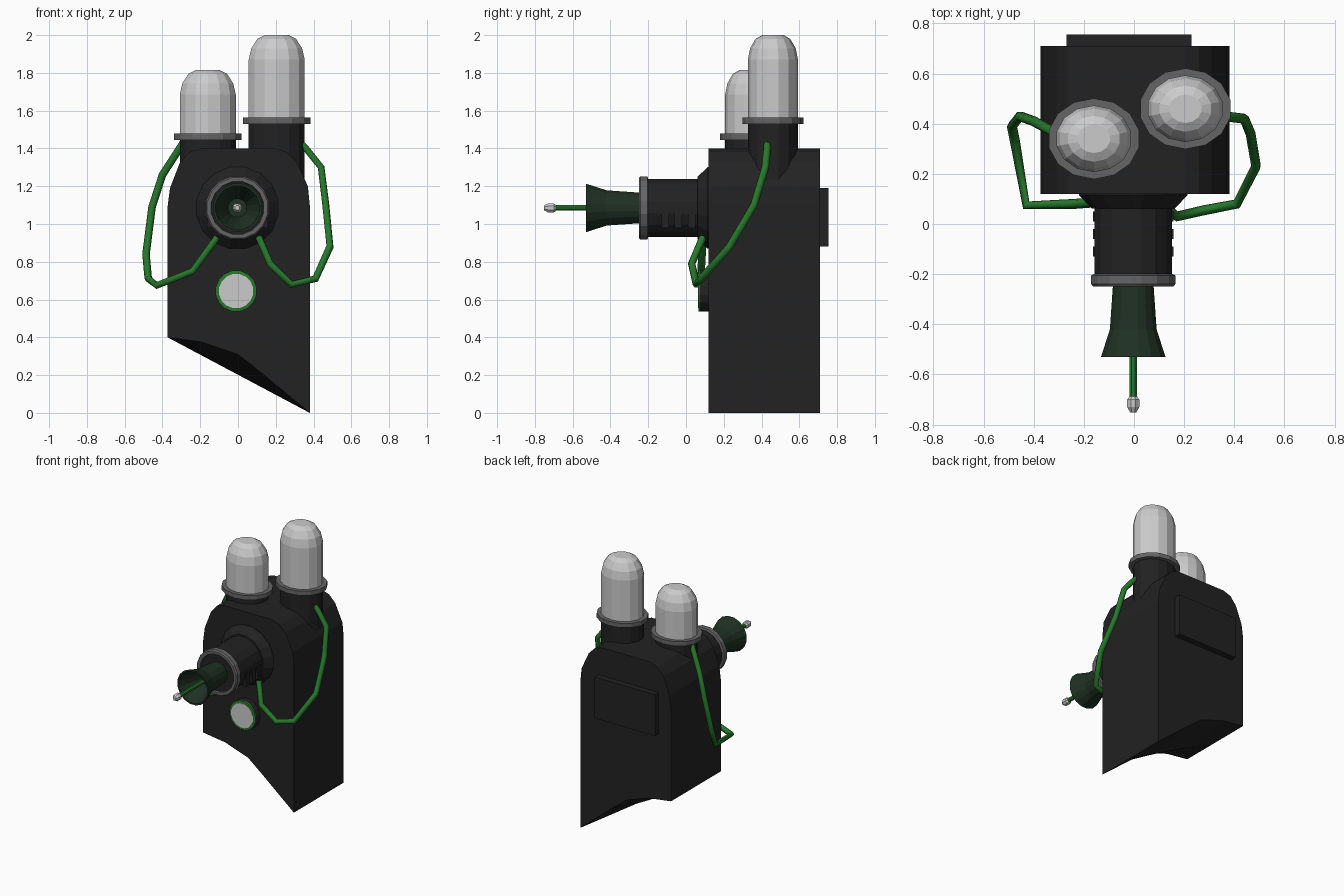
import bpy, bmesh
from math import sin, cos, pi

if "Cube" in bpy.data.objects:
    bpy.data.objects.remove(bpy.data.objects["Cube"])


def material(name, color):
    m = bpy.data.materials.new(name)
    m.diffuse_color = (*color, 1)
    m.use_nodes = True
    m.node_tree.nodes["Principled BSDF"].inputs["Base Color"].default_value = m.diffuse_color
    return m


BLACK = material("black", (0.016, 0.016, 0.016))
GREEN = material("green", (0.02, 0.19, 0.025))
DARK_GREEN = material("dark_green", (0.014, 0.03, 0.017))
RIM = material("rim_grey", (0.13, 0.13, 0.13))


def finish(name, bm, mat=None):
    bmesh.ops.recalc_face_normals(bm, faces=bm.faces)
    me = bpy.data.meshes.new(name)
    bm.to_mesh(me)
    bm.free()
    ob = bpy.data.objects.new(name, me)
    bpy.context.collection.objects.link(ob)
    if mat:
        me.materials.append(mat)
    return ob


def lathe(name, prof, centre, axis, mat=None, segs=16, squash=1.0):
    """Spin (radius, height) points about z or y, capping both ends."""
    bm = bmesh.new()
    rings = []
    for r, t in prof:
        ring = []
        for i in range(segs):
            a = 2 * pi * (i + 0.5) / segs
            u, v = centre[0] + r * cos(a), centre[1] + r * squash * sin(a)
            ring.append(bm.verts.new((u, v, t) if axis == "z" else (u, t, v)))
        rings.append(ring)
    for a, b in zip(rings, rings[1:]):
        for i in range(segs):
            j = (i + 1) % segs
            bm.faces.new((a[i], a[j], b[j], b[i]))
    bm.faces.new(rings[0])
    bm.faces.new(rings[-1])
    return finish(name, bm, mat)


def box(name, lo, hi, mat):
    bm = bmesh.new()
    bmesh.ops.create_cube(bm, size=1)
    for v in bm.verts:
        v.co = [(l + h) / 2 + c * (h - l) for c, l, h in zip(v.co, lo, hi)]
    return finish(name, bm, mat)


def tube(name, pts, radius, mat):
    cu = bpy.data.curves.new(name, "CURVE")
    cu.dimensions = "3D"
    cu.bevel_depth, cu.bevel_resolution, cu.use_fill_caps = radius, 1, True
    sp = cu.splines.new("POLY")
    sp.points.add(len(pts) - 1)
    for p, co in zip(sp.points, pts):
        p.co = (*co, 1)
    ob = bpy.data.objects.new(name, cu)
    bpy.context.collection.objects.link(ob)
    cu.materials.append(mat)


# Body: rounded shoulders, arched slanting bottom with a straight middle ridge
top = [(.38, 1.1), (.37, 1.2), (.31, 1.33), (.26, 1.38), (.2, 1.4),
       (-.2, 1.4), (-.26, 1.38), (-.31, 1.32), (-.36, 1.19), (-.373, 1.09)]
arch = [(-.373, .4), (-.19, .375), (0, .31), (.12, .215), (.38, 0)]
ridge = [(x, .4 - .4 * (x + .373) / .753) for x, z in arch]
bm = bmesh.new()
sections = []
for y, low in ((.12, arch), (.415, ridge), (.71, arch)):
    sections.append([bm.verts.new((x, y, z)) for x, z in top + low])
n = len(sections[0])
for a, b in zip(sections, sections[1:]):
    for i in range(n):
        bm.faces.new((a[i], a[(i + 1) % n], b[(i + 1) % n], b[i]))
bm.faces.new(sections[0])
bm.faces.new(sections[-1])
finish("body", bm, BLACK)
box("back_plate", (-.27, .70, .88), (.23, .755, 1.19), BLACK)

# Two glass canisters on oval sockets
for side, c, foot, z0, z1 in (("left", (-.16, .34), 1.3, 1.445, 1.815),
                              ("right", (.205, .46), 1.2, 1.53, 2.0)):
    kw = dict(segs=14, squash=.875)
    lathe(side + "_socket", [(.152, foot), (.152, z0 + .01)], c, "z", BLACK, **kw)
    lathe(side + "_collar", [(.184, z0), (.184, z0 + .033)], c, "z", RIM, **kw)
    lathe(side + "_canister", [(.152, z0 + .02), (.152, z1 - .13), (.138, z1 - .07),
                               (.105, z1 - .02), (.065, z1)], c, "z", **kw)

# Barrel with flange, rim, flared nozzle and antenna
axis = (-.003, 1.085)
lathe("barrel_flange", [(.22, .13), (.22, .115), (.17, .062)], axis, "y", BLACK)
lathe("barrel", [(.157, .10), (.157, -.23)], axis, "y", BLACK)
lathe("barrel_rim", [(.16, -.2), (.171, -.205), (.171, -.24), (.163, -.25),
                     (.142, -.25), (.138, -.232)], axis, "y", RIM)
lathe("barrel_mouth", [(.139, -.225), (.139, -.238)], axis, "y", BLACK)
lathe("nozzle", [(.08, -.22), (.083, -.25), (.095, -.42), (.131, -.53),
                 (.118, -.53), (.07, -.42), (.05, -.36)], axis, "y", DARK_GREEN)
lathe("antenna", [(.016, -.35), (.016, -.7)], axis, "y", GREEN, 8)
lathe("antenna_tip", [(.014, -.685), (.026, -.7), (.026, -.73), (.013, -.752)],
      axis, "y", None, 8)
for k in range(3):
    y = -.13 + .07 * k
    for s, x in (("left", -.152), ("right", .146)):
        box(f"{s}_vent_{k + 1}", (x - .012, y, .98), (x + .012, y + .04, 1.08), BLACK)

# Round front lamp
lamp = (-.01, .645)
lathe("lamp_base", [(.11, .13), (.11, .075)], lamp, "y", BLACK)
lathe("lamp_ring", [(.11, .08), (.11, .067), (.09, .065)], lamp, "y", GREEN)
lathe("lamp_face", [(.092, .075), (.092, .063)], lamp, "y")

# Hoses from the sockets to the barrel
tube("right_hose", [(.33, .43, 1.43), (.36, .43, 1.4), (.44, .42, 1.3), (.465, .36, 1.1),
                    (.487, .23, .88), (.41, .08, .71), (.28, .055, .68),
                    (.17, .03, .79), (.11, .09, .93)], .02, GREEN)
tube("left_hose", [(-.29, .35, 1.43), (-.4, .41, 1.26), (-.455, .43, 1.09),
                   (-.487, .39, .84), (-.475, .33, .71), (-.43, .075, .675),
                   (-.24, .08, .75), (-.11, .09, .93)], .02, GREEN)
